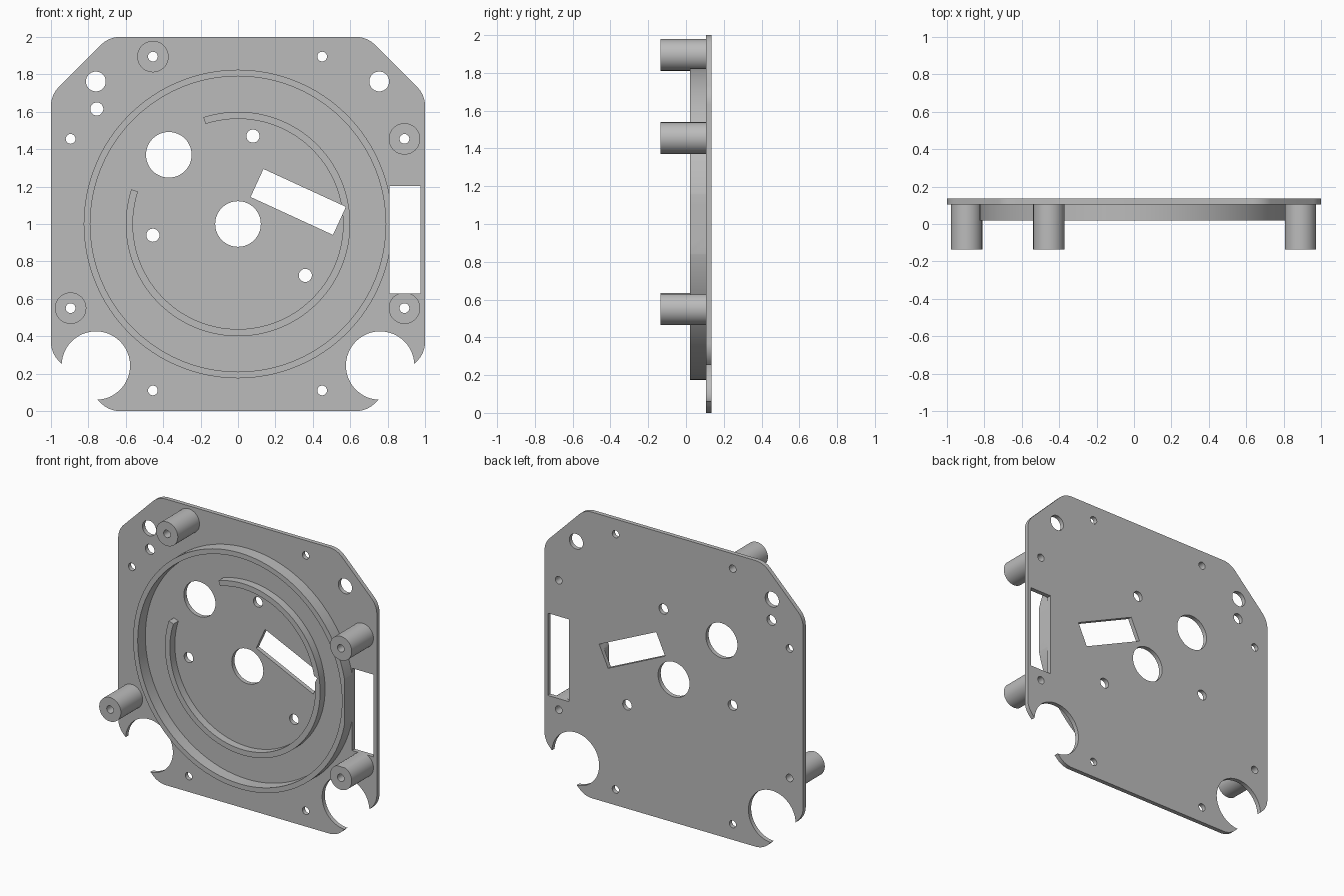
import bpy, bmesh
from math import sin, cos, tan, pi, radians
from mathutils import Vector

cube = bpy.data.objects.get("Cube")
if cube:
    bpy.data.objects.remove(cube, do_unlink=True)

grey = bpy.data.materials.new("plain grey")
grey.use_nodes = True
GREY = (0.5, 0.5, 0.5, 1)
grey.diffuse_color = GREY
grey.node_tree.nodes["Principled BSDF"].inputs["Base Color"].default_value = GREY

FRONT, BACK = 0.105, 0.135   # faces of the base plate
SINK = FRONT + 0.005         # raised parts are rooted slightly into it
CENTRE = (0, 1)


def circle(x, z, r, n=48):
    return [(x + r * cos(2 * pi * i / n), z + r * sin(2 * pi * i / n)) for i in range(n)]


def rectangle(x, z, w, h, angle=0):
    c, s = cos(radians(angle)), sin(radians(angle))
    corners = [(-w / 2, -h / 2), (w / 2, -h / 2), (w / 2, h / 2), (-w / 2, h / 2)]
    return [(x + u * c - v * s, z + u * s + v * c) for u, v in corners]


def rounded(points, radius, steps=8):
    """Fillet each corner of a convex outline."""
    out = []
    for i, p in enumerate(points):
        p = Vector(p)
        a = (Vector(points[i - 1]) - p).normalized()
        b = (Vector(points[(i + 1) % len(points)]) - p).normalized()
        half = a.angle(b) / 2
        mid = p + (a + b).normalized() * radius / sin(half)
        start = p + a * radius / tan(half) - mid
        end = p + b * radius / tan(half) - mid
        for k in range(steps + 1):
            d = start.lerp(end, k / steps).normalized() * radius
            out.append(tuple(mid + d))
    return out


def add_prism(bm, outline, y0, y1):
    face = bm.faces.new([bm.verts.new((x, y0, z)) for x, z in outline])
    extrude(bm, [face], y1 - y0)


def extrude(bm, faces, depth):
    new = bmesh.ops.extrude_face_region(bm, geom=faces, use_keep_orig=True)["geom"]
    verts = [v for v in new if isinstance(v, bmesh.types.BMVert)]
    bmesh.ops.translate(bm, vec=(0, depth, 0), verts=verts)


def make_object(name, bm):
    bmesh.ops.recalc_face_normals(bm, faces=bm.faces)
    mesh = bpy.data.meshes.new(name)
    bm.to_mesh(mesh)
    bm.free()
    mesh.materials.append(grey)
    ob = bpy.data.objects.new(name, mesh)
    bpy.context.collection.objects.link(ob)
    return ob


def prism(name, outline, y0, y1):
    bm = bmesh.new()
    add_prism(bm, outline, y0, y1)
    return make_object(name, bm)


def ring(name, inner, outer, y0, y1, start=0, sweep=360, n=96):
    """Raised wall following a full circle or an arc."""
    bm = bmesh.new()
    closed = sweep == 360
    rows = []
    for i in range(n if closed else n + 1):
        a = radians(start + sweep * i / n)
        rows.append([bm.verts.new((CENTRE[0] + r * cos(a), y0, CENTRE[1] + r * sin(a)))
                     for r in (inner, outer)])
    faces = []
    for i in range(n):
        p, q = rows[i], rows[(i + 1) % len(rows)]
        faces.append(bm.faces.new((p[0], p[1], q[1], q[0])))
    extrude(bm, faces, y1 - y0)
    return make_object(name, bm)


# Base plate: square with chamfered, softened corners
octagon = [(0.69, 0), (1, 0.31), (1, 1.69), (0.69, 2),
           (-0.69, 2), (-1, 1.69), (-1, 0.31), (-0.69, 0)]
parts = [prism("base_plate", rounded(octagon, 0.14), FRONT, BACK)]

# Raised walls around the centre
parts.append(ring("outer_ring_wall", 0.79, 0.825, 0.02, SINK))
parts.append(ring("inner_arc_wall", 0.562, 0.6, 0.05, SINK, start=162, sweep=306))

# Standoffs
bosses = {"top_right": (-0.455, 1.895), "upper_left": (0.89, 1.455),
          "lower_left": (0.89, 0.55), "lower_right": (-0.895, 0.55)}
for label, (x, z) in bosses.items():
    parts.append(prism(label + "_standoff", circle(x, z, 0.084), -0.135, SINK))

# All openings, grouped by radius
holes = {
    0.026: list(bosses.values()) + [(0.45, 1.895), (-0.895, 1.455), (0.45, 0.11), (-0.455, 0.11)],
    0.035: [(-0.755, 1.615), (0.08, 1.47), (-0.455, 0.94), (0.36, 0.725)],
    0.053: [(-0.76, 1.762), (0.755, 1.762)],
    0.122: [(-0.37, 1.37), CENTRE],
    0.183: [(-0.76, 0.243), (0.76, 0.243)],
}
bm = bmesh.new()
for r, spots in holes.items():
    for x, z in spots:
        add_prism(bm, circle(x, z, r), -0.4, 0.4)
add_prism(bm, rectangle(0.322, 1.118, 0.485, 0.165, -24.7), -0.4, 0.4)
add_prism(bm, rectangle(0.892, 0.915, 0.165, 0.575), -0.4, 0.4)
cutter = make_object("opening_cutter", bm)
cutter.hide_render = True

# Cut the openings through every part, then keep the result
for ob in parts:
    mod = ob.modifiers.new("openings", 'BOOLEAN')
    mod.operation = 'DIFFERENCE'
    mod.solver = 'EXACT'
    mod.object = cutter
deps = bpy.context.evaluated_depsgraph_get()
cut = [bpy.data.meshes.new_from_object(ob.evaluated_get(deps)) for ob in parts]
for ob, mesh in zip(parts, cut):
    ob.modifiers.clear()
    ob.data = mesh
bpy.data.objects.remove(cutter, do_unlink=True)

# Smooth the round walls, keep the rims sharp
bpy.ops.object.select_all(action='DESELECT')
for ob in parts:
    ob.select_set(True)
bpy.context.view_layer.objects.active = parts[0]
bpy.ops.object.shade_smooth_by_angle(angle=radians(30))
